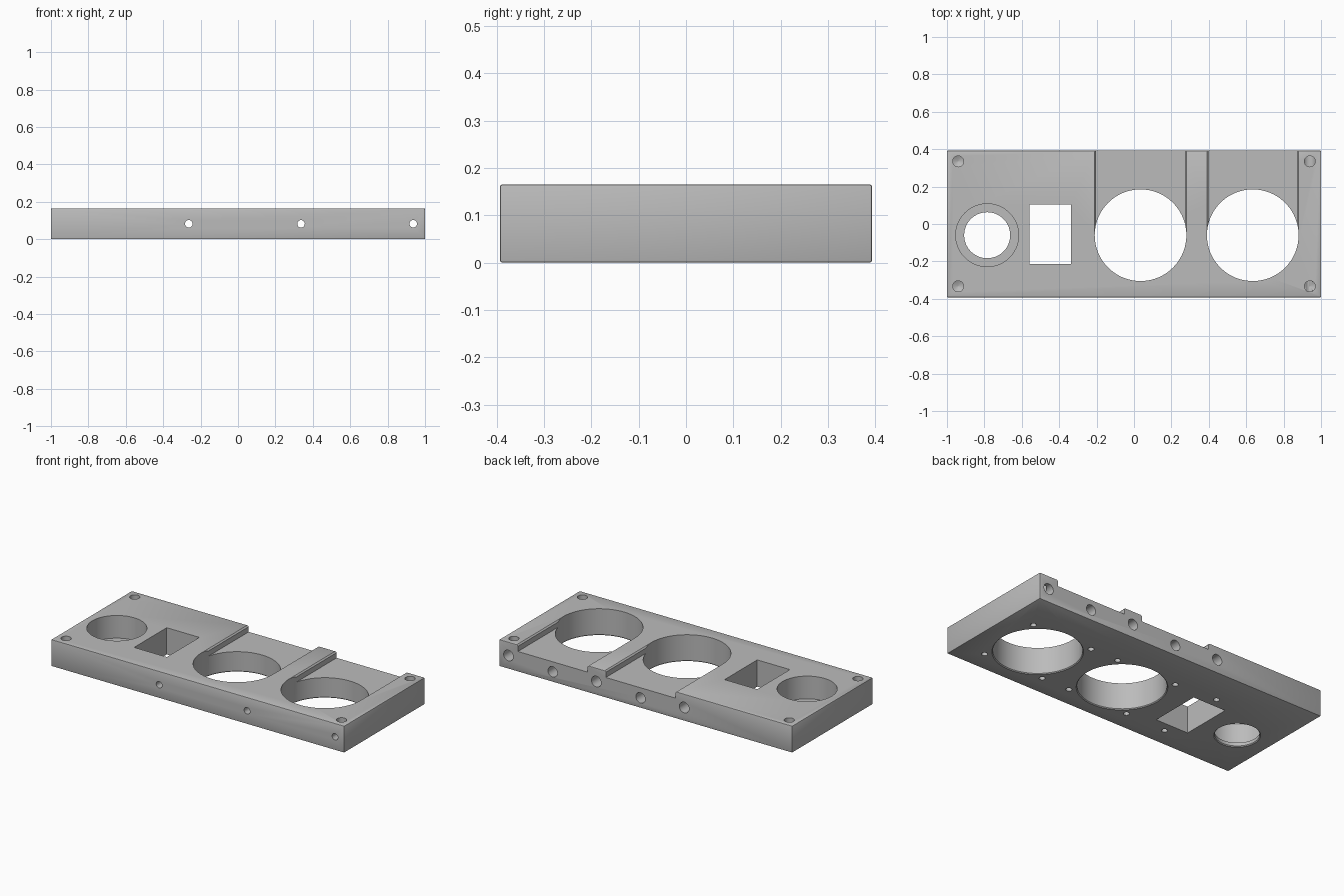
import bpy, bmesh, math
from mathutils import Matrix, Vector

cube = bpy.data.objects.get("Cube")
if cube:
    bpy.data.objects.remove(cube, do_unlink=True)

X, Y, Z = 1.0, 0.393, 0.165      # half length, half depth, height
FLOOR = 0.125                    # height of the slot floors
EDGE = 0.005                     # small chamfer

mat = bpy.data.materials.new("plain grey")
mat.use_nodes = True
grey = (0.5, 0.5, 0.5, 1)
mat.diffuse_color = grey
mat.node_tree.nodes["Principled BSDF"].inputs["Base Color"].default_value = grey


def make_object(name, bm):
    bmesh.ops.recalc_face_normals(bm, faces=bm.faces)
    mesh = bpy.data.meshes.new(name)
    bm.to_mesh(mesh)
    bm.free()
    mesh.materials.append(mat)
    obj = bpy.data.objects.new(name, mesh)
    bpy.context.collection.objects.link(obj)
    return obj


def box(bm, lo, hi):
    lo, hi = Vector(lo), Vector(hi)
    m = Matrix.Translation((lo + hi) / 2) @ Matrix.Diagonal((*(hi - lo), 1))
    bmesh.ops.create_cube(bm, size=1, matrix=m)


def cut(bm):
    """Subtract a closed shape from the panel."""
    cutter = make_object("cutter", bm)
    cutter.hide_render = True
    mod = panel.modifiers.new("cut", 'BOOLEAN')
    mod.operation, mod.solver, mod.object = 'DIFFERENCE', 'EXACT', cutter
    bpy.context.view_layer.objects.active = panel
    bpy.ops.object.modifier_apply(modifier=mod.name)
    bpy.data.objects.remove(cutter, do_unlink=True)


def drill(profile, origin, axis=(0, 0, 1), sides=32):
    """Cut a turned shape given as (radius, distance along axis) pairs."""
    bm = bmesh.new()
    m = Matrix.Translation(origin) @ Vector(axis).to_track_quat('Z', 'Y').to_matrix().to_4x4()
    rings = [[bm.verts.new(m @ Vector((r * math.cos(a), r * math.sin(a), d)))
              for a in (2 * math.pi * i / sides for i in range(sides))]
             for r, d in profile]
    for low, high in zip(rings, rings[1:]):
        for i in range(sides):
            j = (i + 1) % sides
            bm.faces.new((low[i], low[j], high[j], high[i]))
    bm.faces.new(rings[0])
    bm.faces.new(rings[-1])
    cut(bm)


def blind(origin, axis, radius, depth):
    """Drilled hole with a conical tip."""
    drill([(radius, -0.02), (radius, depth), (radius * 0.02, depth + radius * 0.5)],
          origin, axis)


# Panel body with softened edges
bm = bmesh.new()
box(bm, (-X, -Y, 0), (X, Y, Z))
bmesh.ops.bevel(bm, geom=bm.edges[:], offset=EDGE, segments=2, affect='EDGES', profile=0.5)
panel = make_object("panel", bm)

# Large round openings with slots running to the back
R, CY = 0.245, -0.06
for cx in (0.035, 0.635):
    drill([(R + 0.02, -0.015), (R, EDGE), (R, Z + 0.05)], (cx, CY, 0), sides=96)
    bm = bmesh.new()
    outline = [(-0.237, FLOOR), (0.237, FLOOR), (0.237, Z - 0.008), (0.247, Z + 0.002),
               (0.247, Z + 0.05), (-0.247, Z + 0.05), (-0.247, Z + 0.002), (-0.237, Z - 0.008)]
    base = bm.faces.new([bm.verts.new((cx + x, CY + 0.02, z)) for x, z in outline])
    ext = bmesh.ops.extrude_face_region(bm, geom=[base])
    bmesh.ops.translate(bm, vec=(0, 0.6, 0),
                        verts=[v for v in ext["geom"] if isinstance(v, bmesh.types.BMVert)])
    cut(bm)
    # Fixing holes around the opening, from below
    for sx in (-1, 1):
        for sy in (-1, 1):
            blind((cx + sx * 0.205, CY + sy * 0.207, 0), (0, 0, 1), 0.017, 0.06)
    # Blind hole in the back edge
    blind((cx, Y, FLOOR / 2), (0, -1, 0), 0.032, 0.12)

# Stepped round opening
drill([(0.138, -0.01), (0.123, EDGE), (0.123, 0.025), (0.168, 0.025), (0.168, Z + 0.05)],
      (-0.785, CY, 0), sides=72)

# Rectangular opening and its fixing holes
bm = bmesh.new()
box(bm, (-0.56, -0.213, -0.05), (-0.337, 0.105, Z + 0.05))
cut(bm)
for y in (-0.275, 0.165):
    blind((-0.448, y, 0), (0, 0, 1), 0.017, 0.06)

# Long through holes, widened at the back
for x in (-0.263, 0.337, 0.937):
    drill([(0.033, -0.02), (0.033, 0.12), (0.02, 0.128), (0.02, 2 * Y + 0.05)],
          (x, Y, Z / 2), (0, -1, 0))

# Corner holes in the top
for x in (-0.94, 0.94):
    for y in (-0.333, 0.335):
        blind((x, y, Z), (0, 0, -1), 0.029, 0.09)

# Smooth bores, sharp edges
bpy.ops.object.select_all(action='DESELECT')
panel.select_set(True)
bpy.context.view_layer.objects.active = panel
bpy.ops.object.shade_smooth_by_angle(angle=math.radians(30))
